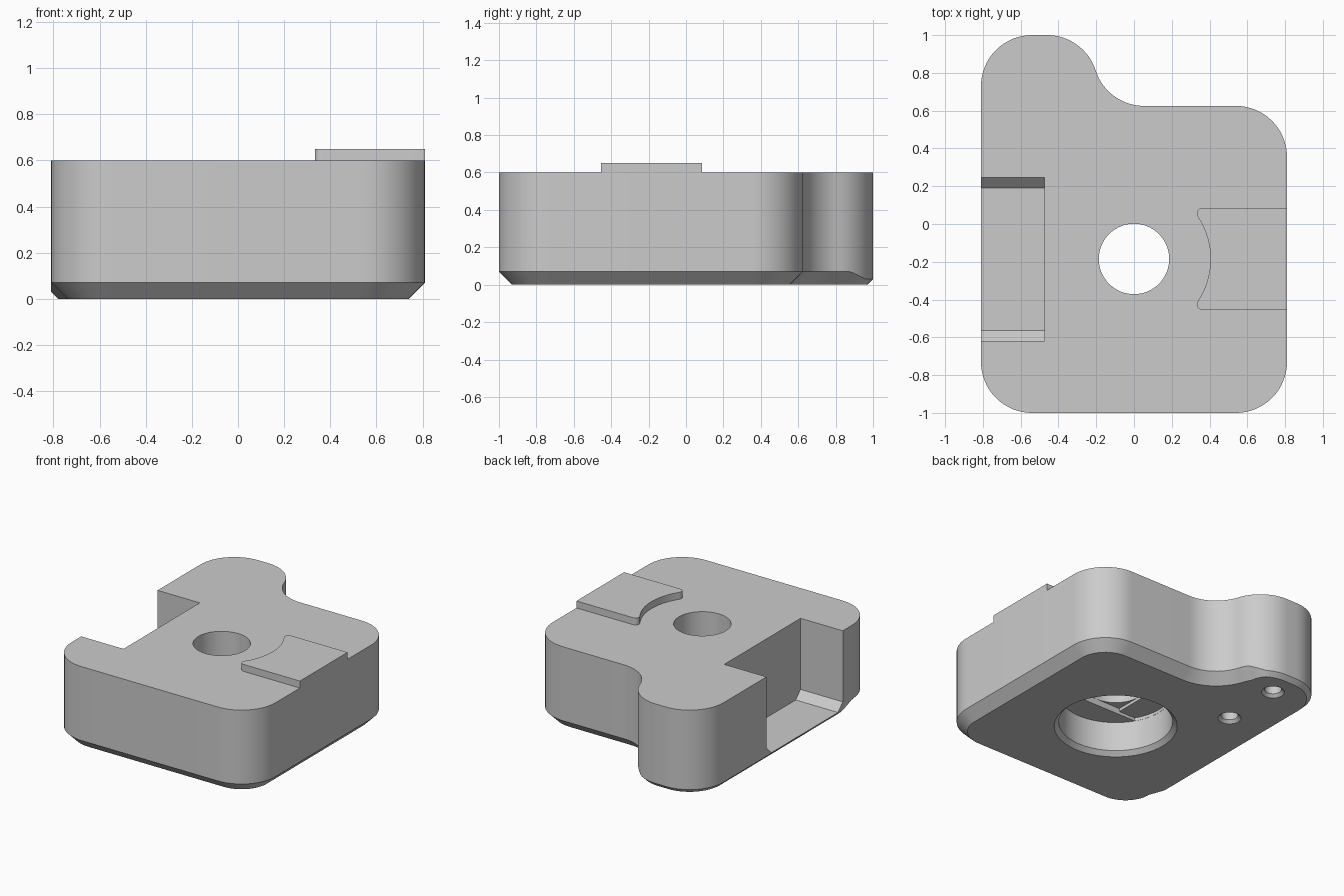
import bpy, bmesh
from math import sin, cos, radians, sqrt, pi, degrees, atan2, asin

if "Cube" in bpy.data.objects:
    bpy.data.objects.remove(bpy.data.objects["Cube"], do_unlink=True)

grey = bpy.data.materials.new("plain grey")
grey.use_nodes = True
colour = (0.6, 0.6, 0.6, 1)
grey.diffuse_color = colour
grey.node_tree.nodes["Principled BSDF"].inputs["Base Color"].default_value = colour


def arc(cx, cy, r, a0, a1, n=16):
    """Points along an arc, angles in degrees."""
    angles = [radians(a0 + (a1 - a0) * i / n) for i in range(n + 1)]
    return [(cx + r * cos(a), cy + r * sin(a)) for a in angles]


def loft(name, rings):
    """Closed solid through rings that share one vertex count."""
    bm = bmesh.new()
    loops = [[bm.verts.new(p) for p in ring] for ring in rings]
    n = len(loops[0])
    for low, high in zip(loops, loops[1:]):
        for i in range(n):
            j = (i + 1) % n
            bm.faces.new((low[i], low[j], high[j], high[i]))
    bm.faces.new(loops[0][::-1])
    bm.faces.new(loops[-1])
    bmesh.ops.recalc_face_normals(bm, faces=bm.faces)
    mesh = bpy.data.meshes.new(name)
    bm.to_mesh(mesh)
    bm.free()
    mesh.materials.append(grey)
    ob = bpy.data.objects.new(name, mesh)
    bpy.context.collection.objects.link(ob)
    return ob


def prism(name, outline, z0, z1):
    return loft(name, [[(x, y, z) for x, y in outline] for z in (z0, z1)])


def lathe(name, cx, cy, profile, sides=64):
    """Turned solid from (radius, z) pairs."""
    circle = [2 * pi * i / sides for i in range(sides)]
    return loft(name, [[(cx + r * cos(a), cy + r * sin(a), z) for a in circle]
                       for r, z in profile])


def cut(target, cutter):
    cutter.hide_render = True
    mod = target.modifiers.new("cut", "BOOLEAN")
    mod.operation = "DIFFERENCE"
    mod.solver = "EXACT"
    mod.object = cutter
    bpy.context.view_layer.objects.active = target
    bpy.ops.object.modifier_apply(modifier=mod.name)
    bpy.data.objects.remove(cutter, do_unlink=True)


def smooth(ob):
    bpy.ops.object.select_all(action="DESELECT")
    ob.select_set(True)
    bpy.context.view_layer.objects.active = ob
    bpy.ops.object.shade_smooth_by_angle(angle=radians(30))


HALF, R, TOP, BACK = 0.81, 0.27, 0.6, 0.625
WIDE, SLIM = 0.07, 0.03           # lower chamfer sizes
BORE_Y, HOLE_R, BORE_R = -0.185, 0.1875, 0.37

# Body outline, counter-clockwise, with the rear lobe blended by a concave fillet
lobe_x, lobe_y = -0.46, 1 - R
fillet_y = BACK + R
fillet_x = lobe_x + sqrt(4 * R * R - (fillet_y - lobe_y) ** 2)
join = degrees(atan2(fillet_y - lobe_y, fillet_x - lobe_x))
corner = HALF - R
outline = arc(-corner, -1 + R, R, 180, 270)
outline += arc(corner, -1 + R, R, 270, 360)
outline += arc(corner, BACK - R, R, 0, 90)
outline += arc(fillet_x, fillet_y, R, 270, 180 + join)
outline += arc(lobe_x, lobe_y, R, join, 90)[1:]
outline += arc(-corner, lobe_y, R, 90, 180)
outline += [(-HALF, -0.62)]


def chamfer(x, y):
    """Chamfer narrows around the rear lobe and along the pocket side."""
    if x < -HALF + 0.001 and y > -0.63:
        return SLIM
    if y > lobe_y and x < fillet_x:
        t = min(1, max(0, (y - 0.88) / 0.08))
        return SLIM if x < lobe_x else WIDE + (SLIM - WIDE) * t
    return WIDE


low, mid = [], []
for i, (x, y) in enumerate(outline):
    (ax, ay), (bx, by) = outline[i - 1], outline[(i + 1) % len(outline)]
    # at the ends of straight runs, use the neighbours' unit directions
    la, lb = sqrt((x - ax) ** 2 + (y - ay) ** 2), sqrt((bx - x) ** 2 + (by - y) ** 2)
    tx, ty = (x - ax) / la + (bx - x) / lb, (y - ay) / la + (by - y) / lb
    length = sqrt(tx * tx + ty * ty)
    d = chamfer(x, y)
    low.append((x - ty / length * d, y + tx / length * d, 0))
    mid.append((x, y, d))
body = loft("body", [low, mid, [(x, y, TOP) for x, y in outline]])

# Side pocket with sloped lower ends
floor, slope = 0.035, 0.055
y0, y1 = -0.62, 0.245
section = [(y0 + slope, floor), (y1 - slope, floor), (y1, floor + slope),
           (y1, 0.7), (y0, 0.7), (y0, floor + slope)]
cut(body, loft("pocket_cutter", [[(x, y, z) for y, z in section] for x in (-0.9, -0.475)]))

# Centre hole, chamfered counterbore and stepped bore ceiling
ceiling, step = 0.24, 0.022
cut(body, lathe("counterbore_cutter", 0, BORE_Y,
                [(BORE_R + 0.06, -0.03), (BORE_R, 0.03), (BORE_R, ceiling)]))
half_angle = degrees(asin(HOLE_R / BORE_R))
strip = arc(0, BORE_Y, BORE_R - 0.001, -half_angle, half_angle)
strip += arc(0, BORE_Y, BORE_R - 0.001, 180 - half_angle, 180 + half_angle)
cut(body, prism("strip_cutter", strip, ceiling - 0.02, ceiling + step))
square = [(sx * HOLE_R, BORE_Y + sy * HOLE_R)
          for sx, sy in ((-1, -1), (1, -1), (1, 1), (-1, 1))]
cut(body, prism("square_cutter", square, ceiling - 0.01, ceiling + 2 * step))
cut(body, lathe("hole_cutter", 0, BORE_Y, [(HOLE_R - 0.001, 0.2), (HOLE_R - 0.001, 0.8)]))

# Two blind holes under the pocket side
for y in (0.37, 0.81):
    cut(body, lathe("pin_hole_cutter", -0.5, y,
                    [(0.095, -0.02), (0.055, 0.02), (0.055, 0.3)], 32))
smooth(body)

# Raised tab with a concave inner edge and rounded tips
tab_r, tip_r, tab_half = 0.405, 0.03, 0.27
tip_y = tab_half - tip_r
tip_x = sqrt((tab_r + tip_r) ** 2 - tip_y ** 2)
turn = degrees(atan2(tip_y, tip_x))
tab = [(HALF, BORE_Y - tab_half), (HALF, BORE_Y + tab_half)]
tab += arc(tip_x, BORE_Y + tip_y, tip_r, 90, 180 + turn, 10)
tab += arc(0, BORE_Y, tab_r, turn, -turn, 20)[1:-1]
tab += arc(tip_x, BORE_Y - tip_y, tip_r, 180 - turn, 270, 10)
smooth(prism("raised_tab", tab, TOP, 0.65))
